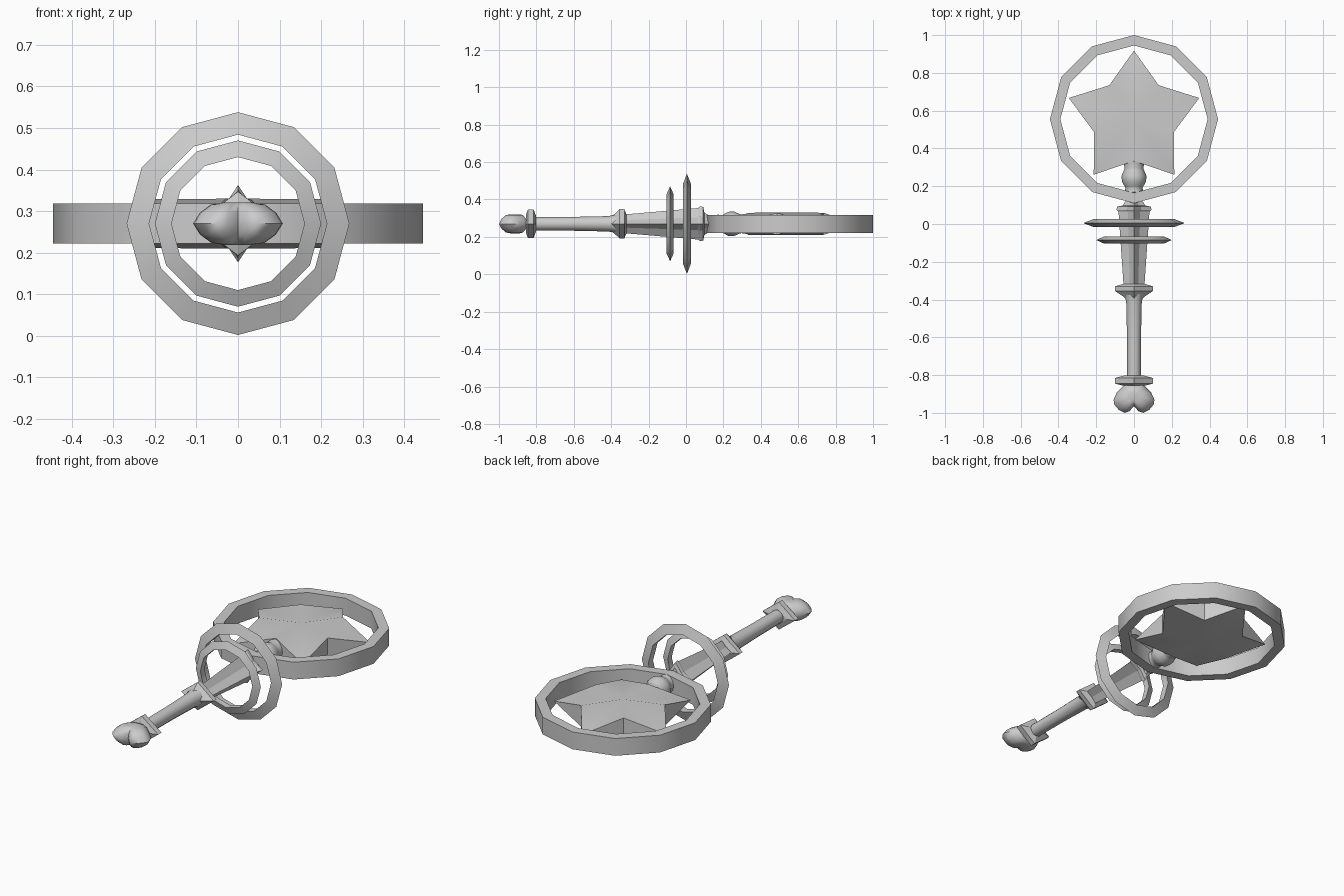
import bpy, bmesh
from math import sin, cos, pi, radians
from mathutils import Vector

cube = bpy.data.objects.get("Cube")
if cube:
    bpy.data.objects.remove(cube)

AXIS = 0.27     # height of the wand's long axis
HOOP_Y = 0.555  # centre of the hoop and star

metal = bpy.data.materials.new("pale grey")
metal.diffuse_color = (0.6, 0.6, 0.6, 1)
metal.use_nodes = True
metal.node_tree.nodes["Principled BSDF"].inputs["Base Color"].default_value = metal.diffuse_color


def finish(name, bm, angle=35):
    bmesh.ops.recalc_face_normals(bm, faces=bm.faces[:])
    mesh = bpy.data.meshes.new(name)
    bm.to_mesh(mesh)
    bm.free()
    mesh.materials.append(metal)
    obj = bpy.data.objects.new(name, mesh)
    bpy.context.collection.objects.link(obj)
    bpy.ops.object.select_all(action='DESELECT')
    obj.select_set(True)
    bpy.context.view_layer.objects.active = obj
    bpy.ops.object.shade_smooth_by_angle(angle=radians(angle))
    return obj


def skin(bm, loops, closed=False):
    """Join successive vertex loops with quads; cap the ends unless closed."""
    n = len(loops[0])
    pairs = list(zip(loops, loops[1:]))
    if closed:
        pairs.append((loops[-1], loops[0]))
    for a, b in pairs:
        for i in range(n):
            j = (i + 1) % n
            bm.faces.new((a[i], a[j], b[j], b[i]))
    if not closed:
        bm.faces.new(loops[0])
        bm.faces.new(loops[-1])


def loft(name, stations, sides, valley=1.0, angle=35):
    """Sections along y: (y, half width, half height); odd corners pulled in by valley."""
    bm = bmesh.new()
    loops = []
    for y, rx, rz in stations:
        loop = []
        for i in range(sides):
            a, k = 2 * pi * i / sides, valley if i % 2 else 1
            loop.append(bm.verts.new((rx * k * cos(a), y, AXIS + rz * k * sin(a))))
        loops.append(loop)
    skin(bm, loops)
    return finish(name, bm, angle)


def ring(name, section, place):
    """Twelve-sided ring from a (radius, offset) section."""
    bm = bmesh.new()
    loops = [[bm.verts.new(place(r * cos(pi * i / 6), r * sin(pi * i / 6), d))
              for i in range(12)] for r, d in section]
    skin(bm, loops, closed=True)
    return finish(name, bm)


# Flat hoop around the star
ring("hoop", [(0.445, -0.048), (0.445, 0.048), (0.39, 0.048), (0.39, -0.048)],
     lambda u, v, d: (u, HOOP_Y + v, AXIS + d))

# Two upright guard rings, sharp on the outside
for name, y, outer, inner, half in (("large_guard_ring", 0.005, 0.268, 0.214, 0.021),
                                    ("small_guard_ring", -0.085, 0.2, 0.16, 0.018)):
    ring(name, [(outer, 0), (inner, half), (inner, -half)],
         lambda u, v, d, y=y: (u, y + d, AXIS + v))

# Star: thick at centre and notches, tips thin out to points
bm = bmesh.new()
caps = [bm.verts.new((0, HOOP_Y, AXIS + s * 0.06)) for s in (1, -1)]
tips, notches = [], []
for i in range(5):
    a = pi / 2 + i * 2 * pi / 5
    b = a + pi / 5
    tips.append(bm.verts.new((0.363 * cos(a), HOOP_Y + 0.363 * sin(a), AXIS)))
    notches.append([bm.verts.new((0.222 * cos(b), HOOP_Y + 0.222 * sin(b), AXIS + s * 0.059))
                    for s in (1, -1)])
for i in range(5):
    before, after = notches[i - 1], notches[i]
    for k in (0, 1):
        bm.faces.new((caps[k], before[k], tips[i]))
        bm.faces.new((caps[k], tips[i], after[k]))
    bm.faces.new((tips[i], before[0], before[1]))
    bm.faces.new((tips[i], after[0], after[1]))
finish("star", bm)

# Round knob joining star and hoop
knob = [(0.15, 0.03), (0.17, 0.05), (0.19, 0.045), (0.2, 0.05), (0.225, 0.064), (0.255, 0.066),
        (0.285, 0.053), (0.295, 0.05), (0.33, 0.055), (0.345, 0.03)]
loft("knob", [(y, r, r) for y, r in knob], 12, angle=40)

# Fluted head of the handle
loft("fluted_head", [(-0.33, 0.055, 0.05), (0.065, 0.082, 0.084), (0.075, 0.092, 0.093),
                     (0.092, 0.09, 0.09), (0.098, 0.06, 0.06), (0.13, 0.04, 0.04)],
     8, valley=0.57, angle=20)

# Diamond collars
loft("upper_collar", [(-0.4, 0.042, 0.042), (-0.385, 0.055, 0.05), (-0.355, 0.1, 0.078),
                      (-0.33, 0.1, 0.078), (-0.318, 0.06, 0.05)], 4, angle=20)
loft("lower_collar", [(-0.855, 0.06, 0.05), (-0.845, 0.1, 0.077), (-0.815, 0.1, 0.077),
                      (-0.803, 0.055, 0.045)], 4, angle=20)

# Round shaft
shaft = [(-0.84, 0.036), (-0.6, 0.037), (-0.42, 0.041), (-0.385, 0.046), (-0.36, 0.05)]
loft("shaft", [(y, r, r) for y, r in shaft], 12)

# Heart pommel: mirrored outline, shrinking layer by layer above and below
half = [(0.0, -0.965), (0.025, -0.992), (0.05, -1.0), (0.08, -0.985), (0.105, -0.955),
        (0.108, -0.93), (0.09, -0.89), (0.06, -0.86), (0.045, -0.845)]
outline = half + [(-x, y) for x, y in reversed(half[1:])]
bm = bmesh.new()
middle = Vector((0, -0.91))
loops = []
for scale, height in ((0.3, -0.051), (0.6, -0.046), (0.85, -0.026), (1, 0),
                      (0.85, 0.026), (0.6, 0.046), (0.3, 0.051)):
    flat = [middle + (Vector(p) - middle) * scale for p in outline]
    loops.append([bm.verts.new((p.x, p.y, AXIS + height)) for p in flat])
skin(bm, loops)
finish("heart_pommel", bm, 50)
